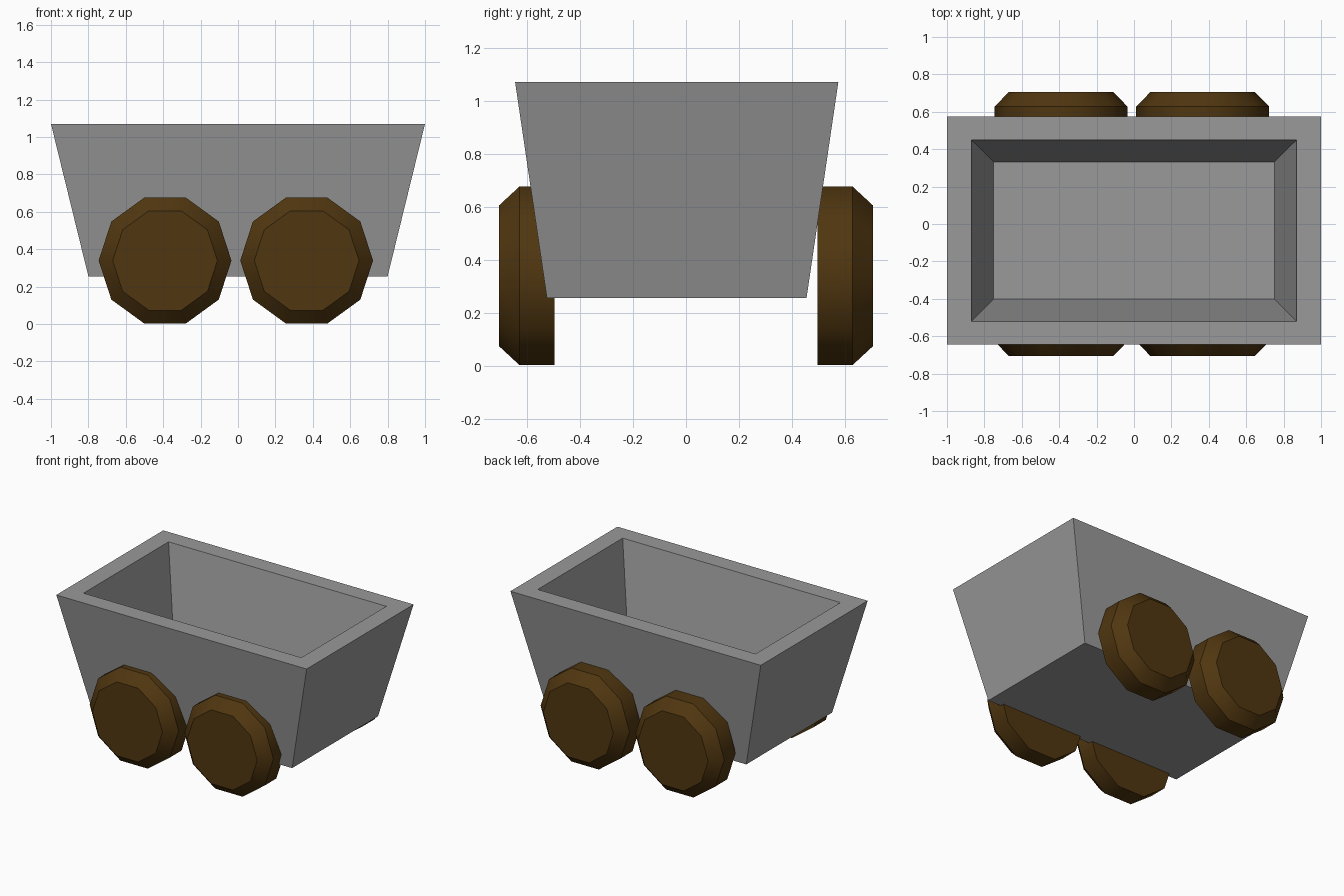
import bpy, bmesh, math

if "Cube" in bpy.data.objects:
    bpy.data.objects.remove(bpy.data.objects["Cube"])


def material(name, rgb):
    m = bpy.data.materials.new(name)
    m.diffuse_color = (*rgb, 1.0)
    m.use_nodes = True
    m.node_tree.nodes["Principled BSDF"].inputs["Base Color"].default_value = m.diffuse_color
    return m


GREY = material("grey metal", (0.32, 0.32, 0.32))
BROWN = material("dark brown wood", (0.08, 0.037, 0.005))


def loft(name, rings, mat):
    """Skin a stack of equal-length rings and cap both ends."""
    bm = bmesh.new()
    loops = [[bm.verts.new(p) for p in ring] for ring in rings]
    n = len(loops[0])
    for a, b in zip(loops, loops[1:]):
        for i in range(n):
            j = (i + 1) % n
            bm.faces.new((a[i], a[j], b[j], b[i]))
    bm.faces.new(loops[0][::-1])
    bm.faces.new(loops[-1])
    bmesh.ops.recalc_face_normals(bm, faces=bm.faces)
    mesh = bpy.data.meshes.new(name)
    bm.to_mesh(mesh)
    bm.free()
    mesh.materials.append(mat)
    obj = bpy.data.objects.new(name, mesh)
    bpy.context.collection.objects.link(obj)
    return obj


def rectangle(hx, hy, z, cy=-0.035):
    return [(-hx, cy - hy, z), (hx, cy - hy, z), (hx, cy + hy, z), (-hx, cy + hy, z)]


# Tapered open tub: outer walls, flat rim, inner walls, floor
loft("cart_tub", [rectangle(0.80, 0.49, 0.255),
                  rectangle(1.00, 0.61, 1.07),
                  rectangle(0.87, 0.485, 1.07),
                  rectangle(0.75, 0.367, 0.50)], GREY)


def decagon(cx, y, r, cz=0.339):
    return [(cx + r * math.cos(i * math.tau / 10), y, cz + r * math.sin(i * math.tau / 10))
            for i in range(10)]


# Four ten-sided wheels with a chamfered outer face
for end, cx in (("left", -0.39), ("right", 0.367)):
    for side, s in (("front", -1), ("back", 1)):
        wheel = loft(f"{side}_{end}_wheel", [decagon(cx, s * 0.497, 0.355),
                                             decagon(cx, s * 0.628, 0.355),
                                             decagon(cx, s * 0.705, 0.28)], BROWN)
        bpy.ops.object.select_all(action='DESELECT')
        wheel.select_set(True)
        bpy.context.view_layer.objects.active = wheel
        bpy.ops.object.shade_smooth_by_angle(angle=math.radians(40))
